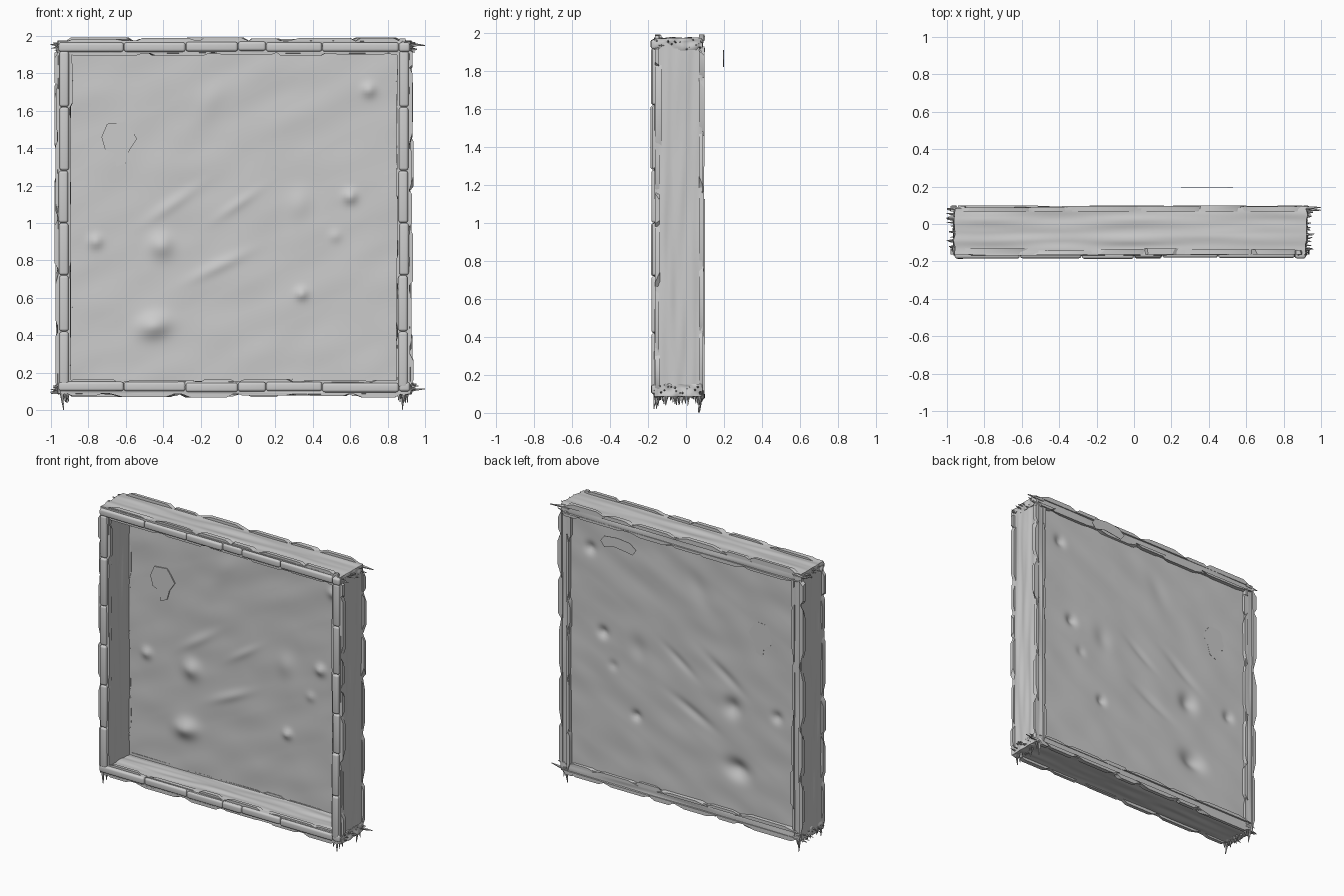
import bpy, bmesh, math, random
from mathutils import Vector, Matrix, noise

random.seed(4)
if "Cube" in bpy.data.objects:
    bpy.data.objects.remove(bpy.data.objects["Cube"])

GREY = (0.6, 0.6, 0.6, 1)
mat = bpy.data.materials.new("weathered grey")
mat.use_nodes = True
mat.diffuse_color = GREY
mat.node_tree.nodes["Principled BSDF"].inputs["Base Color"].default_value = GREY

# Frame extents: outer and inner edges of the four walls
LEFT, RIGHT, LOW, HIGH = -0.93, 0.885, 0.12, 1.94
FRONT, BACK = -0.165, 0.085
HALF = 0.033


def finish(name, bm, angle=40):
    mesh = bpy.data.meshes.new(name)
    bmesh.ops.recalc_face_normals(bm, faces=bm.faces)
    bm.to_mesh(mesh)
    bm.free()
    mesh.materials.append(mat)
    ob = bpy.data.objects.new(name, mesh)
    bpy.context.collection.objects.link(ob)
    bpy.ops.object.select_all(action='DESELECT')
    ob.select_set(True)
    bpy.context.view_layer.objects.active = ob
    bpy.ops.object.shade_smooth_by_angle(angle=math.radians(angle))
    return ob


def add_box(bm, lo, hi):
    lo, hi = Vector(lo), Vector(hi)
    m = Matrix.Translation((lo + hi) / 2) @ Matrix.Diagonal((*(hi - lo), 1))
    return bmesh.ops.create_cube(bm, size=1, matrix=m)["verts"]


def grain(co, axis, seed):
    # Noise stretched along the plank
    p = co * 22
    p[axis] = co[axis] * 2.5
    return noise.noise(p + Vector((seed, seed * 2, 0)))


def plank(name, lo, hi, axis, seed):
    bm = bmesh.new()
    add_box(bm, lo, hi)
    bmesh.ops.subdivide_edges(bm, edges=bm.edges, cuts=34, use_grid_fill=True)
    bm.normal_update()
    for v in bm.verts:
        n = v.normal.copy()
        n[axis] *= 2
        v.co += n * (0.008 * grain(v.co, axis, seed))
    finish(name, bm)


# Four rough planks forming the box walls
plank("left_wall", (RIGHT - HALF, FRONT, 0.09), (RIGHT + HALF, BACK, 1.95), 2, 3)
plank("right_wall", (LEFT - HALF, FRONT, 0.09), (LEFT + HALF, BACK, 1.95), 2, 7)
plank("top_wall", (-0.96, FRONT, HIGH - 0.03), (0.92, BACK, HIGH + HALF), 0, 11)
plank("bottom_wall", (-0.96, FRONT, LOW - HALF), (0.92, BACK, LOW + 0.03), 0, 15)


# Rounded trim pieces laid end to end along the front edges
def trim(name, axis, centre, stops):
    bm = bmesh.new()
    for a, b in zip(stops, stops[1:]):
        depth = random.uniform(-0.187, -0.178)
        shift = random.uniform(-0.004, 0.004)
        lo, hi = [0, depth, 0], [0, -0.14, 0]
        side = 2 - axis
        lo[axis], hi[axis] = a + 0.001, b - 0.001
        lo[side], hi[side] = centre + shift - 0.025, centre + shift + 0.025
        add_box(bm, lo, hi)
    edges = [e for e in bm.edges if any(v.co.y < -0.15 for v in e.verts)]
    bmesh.ops.bevel(bm, geom=edges, offset=0.014, segments=4,
                    profile=0.5, affect='EDGES')
    finish(name, bm, 60)


across = [-0.96, -0.61, -0.28, 0.0, 0.15, 0.45, 0.86, 0.92]
upright = [0.12, 0.42, 0.72, 1.0, 1.28, 1.62, 1.92]
trim("top_trim", 0, HIGH + 0.003, across)
trim("bottom_trim", 0, LOW + 0.003, across)
trim("left_trim", 2, RIGHT, upright)
trim("right_trim", 2, LEFT, upright)


# Uneven slivers standing proud along the wall edges
def slivers(name, axis, centre, outward, start, end):
    bm = bmesh.new()
    side = 2 - axis
    for y in (-0.15, 0.08):
        for sign in (-1, 1):
            pos = start
            while pos < end:
                length = random.uniform(0.2, 0.5)
                stop = min(pos + length, end)
                reach = random.uniform(0.002, 0.014) + (0.006 if sign == outward else 0)
                lo, hi = [0, y - 0.012, 0], [0, y + random.uniform(0.008, 0.02), 0]
                lo[axis], hi[axis] = pos, stop
                edge = centre + sign * (HALF + reach)
                lo[side], hi[side] = sorted((edge, centre + sign * 0.02))
                verts = add_box(bm, lo, hi)
                for v in verts:
                    # Ends taper back into the wall
                    if abs(v.co[side] - edge) < 1e-4:
                        mid = (pos + stop) / 2
                        v.co[axis] = mid + (v.co[axis] - mid) * random.uniform(0.4, 0.8)
                pos = stop - 0.04 if stop < end else end
    finish(name, bm, 30)


slivers("left_slivers", 2, RIGHT, 1, 0.1, 1.93)
slivers("right_slivers", 2, LEFT, -1, 0.1, 1.93)
slivers("top_slivers", 0, HIGH, 1, -0.94, 0.9)
slivers("bottom_slivers", 0, LOW, -1, -0.94, 0.9)


# Splintered plank ends at the corners
def spike(bm, base, direction, length, radius):
    d = Vector(direction) + Vector([random.uniform(-0.15, 0.15) for _ in range(3)])
    d.normalize()
    rot = d.to_track_quat('Z', 'Y').to_matrix().to_4x4()
    m = Matrix.Translation(Vector(base) + d * length / 2) @ rot
    bmesh.ops.create_cone(bm, cap_ends=True, segments=5, radius1=radius,
                          radius2=radius * 0.15, depth=length, matrix=m)


def splinters(name, x, z, directions):
    bm = bmesh.new()
    for d in directions:
        for i in range(16):
            y = FRONT + 0.005 + (BACK - FRONT - 0.01) * i / 15
            off = random.uniform(-0.022, 0.022)
            base = (x + off, y, z) if d[2] else (x, y, z + off)
            spike(bm, base, d, random.uniform(0.04, 0.085), random.uniform(0.008, 0.014))
    return finish(name, bm, 20)


splinters("top_left_splinters", 0.875, HIGH, [(1, 0, 0)])
splinters("top_right_splinters", -0.92, HIGH, [(-1, 0, 0)])
splinters("bottom_left_splinters", 0.885, LOW, [(1, 0, 0), (0, 0, -1)])
splinters("bottom_right_splinters", -0.92, LOW, [(-1, 0, 0), (0, 0, -1)])

# Longest splinters at the corners
bm = bmesh.new()
for z in (HIGH + 0.02, LOW - 0.02):
    spike(bm, (0.86, 0.08, z), (1, 0, 0), 0.14, 0.016)
    spike(bm, (-0.9, 0.08, z), (-1, 0, 0), 0.1, 0.016)
for x in (LEFT - 0.015, RIGHT):
    for y in (-0.16, 0.08):
        spike(bm, (x, y, 0.12), (0, 0, -1), 0.1 if y < 0 else 0.12, 0.014)
finish("long_splinters", bm, 20)

# Bumpy sheet closing the back: x, z, width, length, tilt, height
BUMPS = [(0.7, 1.71, 0.035, 1, 0, 0.022), (0.6, 1.14, 0.035, 1, 0, 0.025),
         (-0.76, 0.9, 0.035, 1, 0, 0.02), (-0.41, 0.88, 0.06, 1, 0, 0.03),
         (0.52, 0.93, 0.03, 1, 0, 0.01), (0.34, 0.62, 0.03, 1, 0, 0.022),
         (-0.45, 0.45, 0.06, 1.4, 0.2, 0.04), (0.33, 1.1, 0.06, 1.3, 1.3, 0.012),
         (-0.35, 1.1, 0.03, 5, 0.6, 0.009), (0.0, 1.1, 0.025, 5, 0.6, 0.008),
         (-0.1, 0.77, 0.03, 5, 0.45, 0.011), (-0.15, 1.65, 0.06, 2, 1, 0.006)]


def sheet_y(x, z):
    h = 0.005 * noise.noise(Vector((x * 3 + z * 2, 0, z * 6 - x * 3)))
    for bx, bz, w, stretch, tilt, height in BUMPS:
        dx, dz = x - bx, z - bz
        u = (dx * math.cos(tilt) + dz * math.sin(tilt)) / (w * stretch)
        v = (dz * math.cos(tilt) - dx * math.sin(tilt)) / w
        h += height * math.exp(-(u * u + v * v))
    return 0.07 - h


bm = bmesh.new()
to_sheet = Matrix.Translation((-0.022, 0, 1.03)) @ Matrix.Rotation(math.pi / 2, 4, 'X')
bmesh.ops.create_grid(bm, x_segments=110, y_segments=110, size=0.905, matrix=to_sheet)
for v in bm.verts:
    v.co.y = sheet_y(v.co.x, v.co.z)
finish("back_sheet", bm, 60)


# Thin flat scraps: a patch on the sheet and a loose flake behind it
def scrap(name, outline, y, thick):
    bm = bmesh.new()
    face = bm.faces.new([bm.verts.new((x, y, z)) for x, z in outline])
    new = bmesh.ops.extrude_face_region(bm, geom=[face])["geom"]
    for v in new:
        if isinstance(v, bmesh.types.BMVert):
            v.co.y += thick
    finish(name, bm, 30)


scrap("sheet_patch", [(-0.73, 1.46), (-0.7, 1.53), (-0.6, 1.54), (-0.57, 1.5),
                      (-0.54, 1.45), (-0.58, 1.39), (-0.6, 1.32), (-0.65, 1.3),
                      (-0.66, 1.37), (-0.71, 1.39)], 0.062, 0.009)
scrap("loose_flake", [(0.25, 1.86), (0.3, 1.9), (0.4, 1.91), (0.5, 1.9), (0.53, 1.86),
                      (0.5, 1.82), (0.42, 1.84), (0.34, 1.83), (0.28, 1.82)], 0.196, 0.003)
